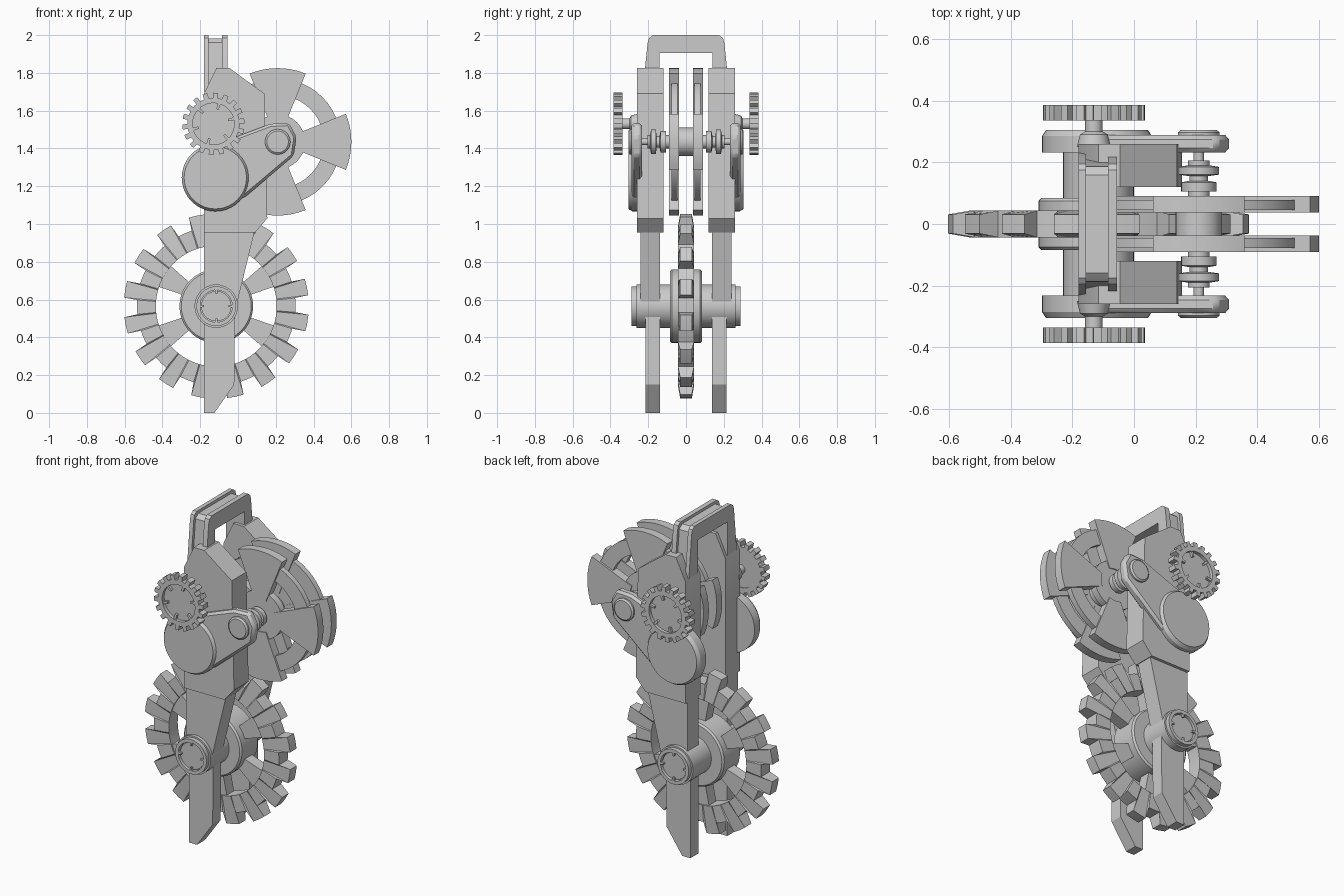
import bpy, bmesh
from math import sin, cos, pi, radians

cube = bpy.data.objects.get("Cube")
if cube:
    bpy.data.objects.remove(cube, do_unlink=True)

WHEEL = (-0.115, 0.565)
ROTOR = (0.21, 1.435)
PIVOT = (-0.12, 1.245)
KNOB = (-0.13, 1.53)


def finish(name, bm, mirror=False, bevel=0):
    bmesh.ops.recalc_face_normals(bm, faces=bm.faces)
    mesh = bpy.data.meshes.new(name)
    bm.to_mesh(mesh)
    bm.free()
    obj = bpy.data.objects.new(name, mesh)
    bpy.context.collection.objects.link(obj)
    bpy.ops.object.select_all(action='DESELECT')
    obj.select_set(True)
    bpy.context.view_layer.objects.active = obj
    bpy.ops.object.shade_smooth_by_angle(angle=radians(28))
    if bevel:
        mod = obj.modifiers.new("Chamfer", 'BEVEL')
        mod.width, mod.segments = bevel, 1
    if mirror:
        mod = obj.modifiers.new("Mirror", 'MIRROR')
        mod.use_axis = (False, True, False)
        mod.use_mirror_merge = False
    return obj


def polar(c, r, a):
    return c[0] + r * cos(a), c[1] + r * sin(a)


def extrude(bm, faces, vec):
    res = bmesh.ops.extrude_face_region(bm, geom=faces, use_keep_orig=True)
    verts = [g for g in res["geom"] if isinstance(g, bmesh.types.BMVert)]
    bmesh.ops.translate(bm, verts=verts, vec=vec)


def prisms(name, outlines, y0, y1, mirror=False, bevel=0):
    """Extrude x-z outlines from y0 to y1."""
    bm = bmesh.new()
    for pts in outlines:
        face = bm.faces.new([bm.verts.new((x, y0, z)) for x, z in pts])
        extrude(bm, [face], (0, y1 - y0, 0))
    return finish(name, bm, mirror, bevel)


def ring(name, c, rim, r_in, y0, y1, mirror=False, tip=None):
    """Annulus whose outer edge follows (angle, radius) pairs; tip narrows teeth."""
    bm = bmesh.new()
    loops = []
    for y in (y0, y1):
        mid = (y0 + y1) / 2
        outer, inner = [], []
        for a, r in rim:
            x, z = polar(c, r, a)
            yy = mid + (y - mid) * 0.72 if tip and r >= tip else y
            outer.append(bm.verts.new((x, yy, z)))
            x, z = polar(c, r_in, a)
            inner.append(bm.verts.new((x, y, z)))
        loops.append((outer, inner))
    (o0, i0), (o1, i1) = loops
    for p, q in ((o0, i0), (o1, i1), (o0, o1), (i0, i1)):
        for k in range(len(rim)):
            n = (k + 1) % len(rim)
            bm.faces.new((p[k], p[n], q[n], q[k]))
    return finish(name, bm, mirror)


def circle_rim(r, n=48):
    return [(2 * pi * k / n, r) for k in range(n)]


def gear_rim(teeth, root, tip, phase):
    step = 2 * pi / teeth
    rim = []
    for k in range(teeth):
        a = phase + k * step
        for off, r in ((-0.27, root), (-0.23, tip), (0, tip), (0.23, tip), (0.27, root), (0.5, root)):
            rim.append((a + off * step, r))
    return rim


def turned(name, c, profile, mirror=False, n=40):
    """Lathe (radius, y) pairs about a y axis through c."""
    bm = bmesh.new()
    rows = []
    for r, y in profile:
        pts = [polar(c, r, 2 * pi * k / n) for k in range(n)]
        rows.append([bm.verts.new((x, y, z)) for x, z in pts])
    for p, q in zip(rows, rows[1:]):
        for k in range(n):
            m = (k + 1) % n
            bm.faces.new((p[k], p[m], q[m], q[k]))
    bm.faces.new(rows[0])
    bm.faces.new(rows[-1])
    return finish(name, bm, mirror)


def wedge(c, r0, r1, mid, half0, half1, n=10):
    """Sector outline from radius r0 to r1, with its own half angle at each end."""
    t = [2 * k / n - 1 for k in range(n + 1)]
    return ([polar(c, r1, mid + half1 * s) for s in t] +
            [polar(c, r0, mid - half0 * s) for s in t])


def tabs(name, c, count, r0, r1, y0, y1, phase=0):
    outlines = [wedge(c, r0, r1, phase + 2 * pi * k / count, 0.08, 0.07, 2) for k in range(count)]
    prisms(name, outlines, y0, y1, True)


# Large toothed wheel with spokes, hub and axle
ring("wheel_rim", WHEEL, gear_rim(16, 0.42, 0.49, radians(12)), 0.32, -0.043, 0.043, tip=0.48)
spokes = [wedge(WHEEL, 0.17, 0.335, radians(30 + 60 * k), 0.2, 0.2) for k in range(6)]
prisms("wheel_spokes", spokes, -0.035, 0.035)
turned("wheel_hub", WHEEL, [(0.185, -0.085), (0.195, -0.075), (0.195, 0.075), (0.185, 0.085)])
turned("wheel_axle", WHEEL, [(0.115, -0.262), (0.115, 0.262)])
ring("axle_cap_rims", WHEEL, circle_rim(0.105), 0.085, 0.26, 0.288, True)
turned("axle_cap_centres", WHEEL, [(0.08, 0.255), (0.08, 0.275)], True)
tabs("axle_cap_tabs", WHEEL, 4, 0.065, 0.1, 0.26, 0.288)

# Fork legs and the thicker side bodies above them
lower_leg = [(-0.18, 0), (-0.125, 0), (-0.02, 0.15), (-0.015, 0.6), (-0.18, 0.6)]
prisms("lower_legs", [lower_leg], 0.138, 0.215, True)
upper_leg = [(-0.18, 0.56), (-0.01, 0.56), (0.09, 0.97), (-0.18, 0.97)]
prisms("upper_legs", [upper_leg], 0.138, 0.242, True)
body = [(-0.18, 0.955), (0.09, 0.955), (0.155, 1.03), (0.14, 1.69),
        (-0.045, 1.825), (-0.115, 1.825), (-0.18, 1.69)]
prisms("side_bodies", [body], 0.12, 0.26, True)


# Carrying handle: two flanges with a recessed web between
def handle_layer(name, x0, x1, d):
    half = [(0.14, 1.70), (0.14, 1.905), (-0.14, 1.905), (-0.14, 1.70)]
    outer = [(0.23 - d, 1.70), (0.203 - d, 1.96), (0.195 - d, 1.985 - d), (0.175 - d, 2 - d)]
    pts = half + [(-y, z) for y, z in outer] + outer[::-1]
    bm = bmesh.new()
    face = bm.faces.new([bm.verts.new((x0, y, z)) for y, z in pts])
    extrude(bm, [face], (x1 - x0, 0, 0))
    finish(name, bm)


handle_layer("handle_outer_flange", -0.18, -0.155, 0)
handle_layer("handle_web", -0.155, -0.085, 0.017)
handle_layer("handle_inner_flange", -0.085, -0.055, 0)

# Twin rotor discs with four lobes, and their stepped spindle
ring("rotor_rings", ROTOR, circle_rim(0.335), 0.245, 0.045, 0.078, True)
lobes = [wedge(ROTOR, 0.1, 0.39, k * pi / 2, 0.4, 0.39) for k in range(4)]
prisms("rotor_lobes", lobes, 0.038, 0.09, True)
turned("rotor_hubs", ROTOR, [(0.145, 0.042), (0.145, 0.084)], True)
turned("rotor_core", ROTOR, [(0.075, -0.045), (0.075, 0.045)])
turned("rotor_spindle", ROTOR, [(0.017, -0.25), (0.017, 0.25)])
turned("spindle_collars", ROTOR, [
    (0.035, 0.08), (0.035, 0.105), (0.057, 0.105), (0.057, 0.135), (0.03, 0.14),
    (0.03, 0.155), (0.065, 0.16), (0.065, 0.185), (0.035, 0.19), (0.035, 0.205)], True)

# Outer swing arms with round pivot covers and end bosses
arm = [(-0.12, 1.42), (0.17, 1.53), (0.27, 1.535), (0.31, 1.46),
       (0.295, 1.36), (0.04, 1.145), (-0.12, 1.08)]
prisms("swing_arms", [arm], 0.232, 0.288, True, 0.014)
turned("pivot_covers", PIVOT, [(0.178, 0.232), (0.178, 0.285), (0.165, 0.305)], True)
turned("arm_bosses", ROTOR, [(0.067, 0.26), (0.067, 0.297), (0.057, 0.305)], True)

# Small toothed knobs on short shafts
ring("knob_gears", KNOB, gear_rim(18, 0.138, 0.165, 0.1), 0.11, 0.335, 0.385, True)
turned("knob_webs", KNOB, [(0.115, 0.34), (0.115, 0.365)], True)
tabs("knob_tabs", KNOB, 6, 0.08, 0.115, 0.36, 0.38, 0.25)
turned("knob_shafts", KNOB, [(0.055, 0.25), (0.045, 0.29), (0.028, 0.3), (0.028, 0.345)], True)
